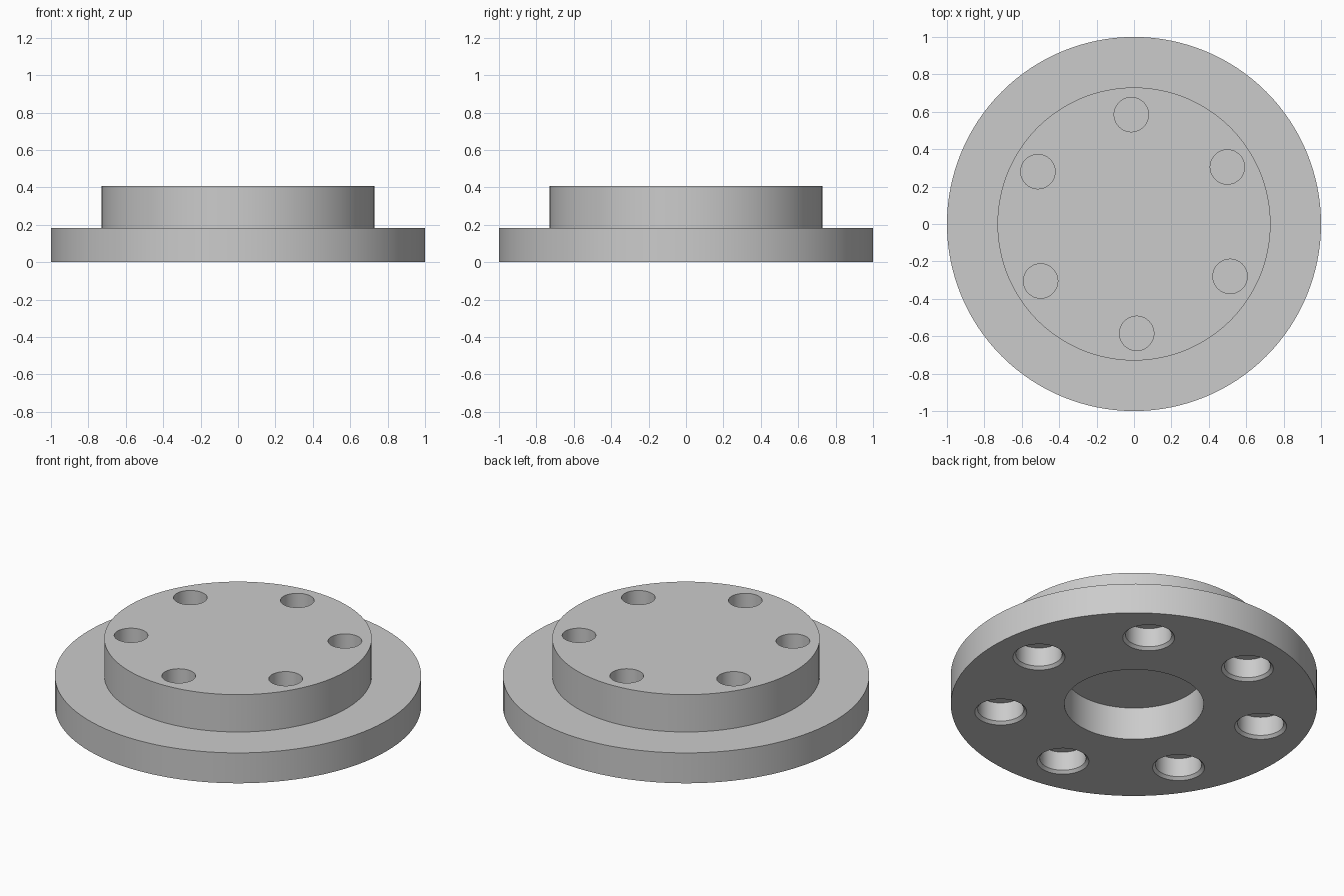
import bpy
import bmesh
from math import radians, sin, cos, tau

cube = bpy.data.objects.get("Cube")
if cube:
    bpy.data.objects.remove(cube)

BASE_R, HUB_R = 1.0, 0.73
BASE_H, TOP_H = 0.183, 0.408
BORE_R, BORE_DEPTH = 0.38, 0.196
EPS = 0.02

grey = bpy.data.materials.new("plain grey")
grey.use_nodes = True
colour = (0.6, 0.6, 0.6, 1)
grey.diffuse_color = colour
grey.node_tree.nodes["Principled BSDF"].inputs["Base Color"].default_value = colour


def lathe(bm, profile, sides, centre=(0, 0)):
    """Revolve (radius, z) points around a vertical axis and cap both ends."""
    rings = [[bm.verts.new((centre[0] + r * cos(tau * i / sides),
                            centre[1] + r * sin(tau * i / sides), z))
              for i in range(sides)] for r, z in profile]
    for a, b in zip(rings, rings[1:]):
        for i in range(sides):
            j = (i + 1) % sides
            bm.faces.new((a[i], a[j], b[j], b[i]))
    bm.faces.new(rings[0])
    bm.faces.new(rings[-1])


def make_object(name, bm):
    bmesh.ops.recalc_face_normals(bm, faces=bm.faces)
    mesh = bpy.data.meshes.new(name)
    bm.to_mesh(mesh)
    bm.free()
    mesh.materials.append(grey)
    obj = bpy.data.objects.new(name, mesh)
    bpy.context.collection.objects.link(obj)
    return obj


def hole_ring(bm, count, ring_r, phase, profile):
    for k in range(count):
        a = radians(phase) + tau * k / count
        lathe(bm, profile, 48, (ring_r * cos(a), ring_r * sin(a)))


# Stepped disc: wide base and raised hub, with the central bore underneath
bm = bmesh.new()
lathe(bm, [(BORE_R, BORE_DEPTH), (BORE_R, 0), (BASE_R, 0), (BASE_R, BASE_H),
           (HUB_R, BASE_H), (HUB_R, TOP_H)], 128)
body = make_object("flanged_disc", bm)

# Cutters: six blind holes in the hub, seven chamfered pockets in the base
bm = bmesh.new()
hole_ring(bm, 6, 0.585, 31.4, [(0.092, TOP_H - 0.16), (0.092, TOP_H + EPS)])
hole_ring(bm, 7, 0.732, 56.3, [(0.142 + EPS, -EPS), (0.126, 0.016), (0.126, 0.13)])
cutter = make_object("hole_cutter", bm)
cutter.hide_render = True

# Cut the holes, then remove the helper
cut = body.modifiers.new("holes", 'BOOLEAN')
cut.operation = 'DIFFERENCE'
cut.solver = 'EXACT'
cut.object = cutter
bpy.context.view_layer.objects.active = body
body.select_set(True)
bpy.ops.object.modifier_apply(modifier=cut.name)
bpy.data.objects.remove(cutter)

# Smooth round walls with crisp rims
bpy.ops.object.select_all(action='DESELECT')
body.select_set(True)
bpy.context.view_layer.objects.active = body
bpy.ops.object.shade_smooth_by_angle(angle=radians(30))
